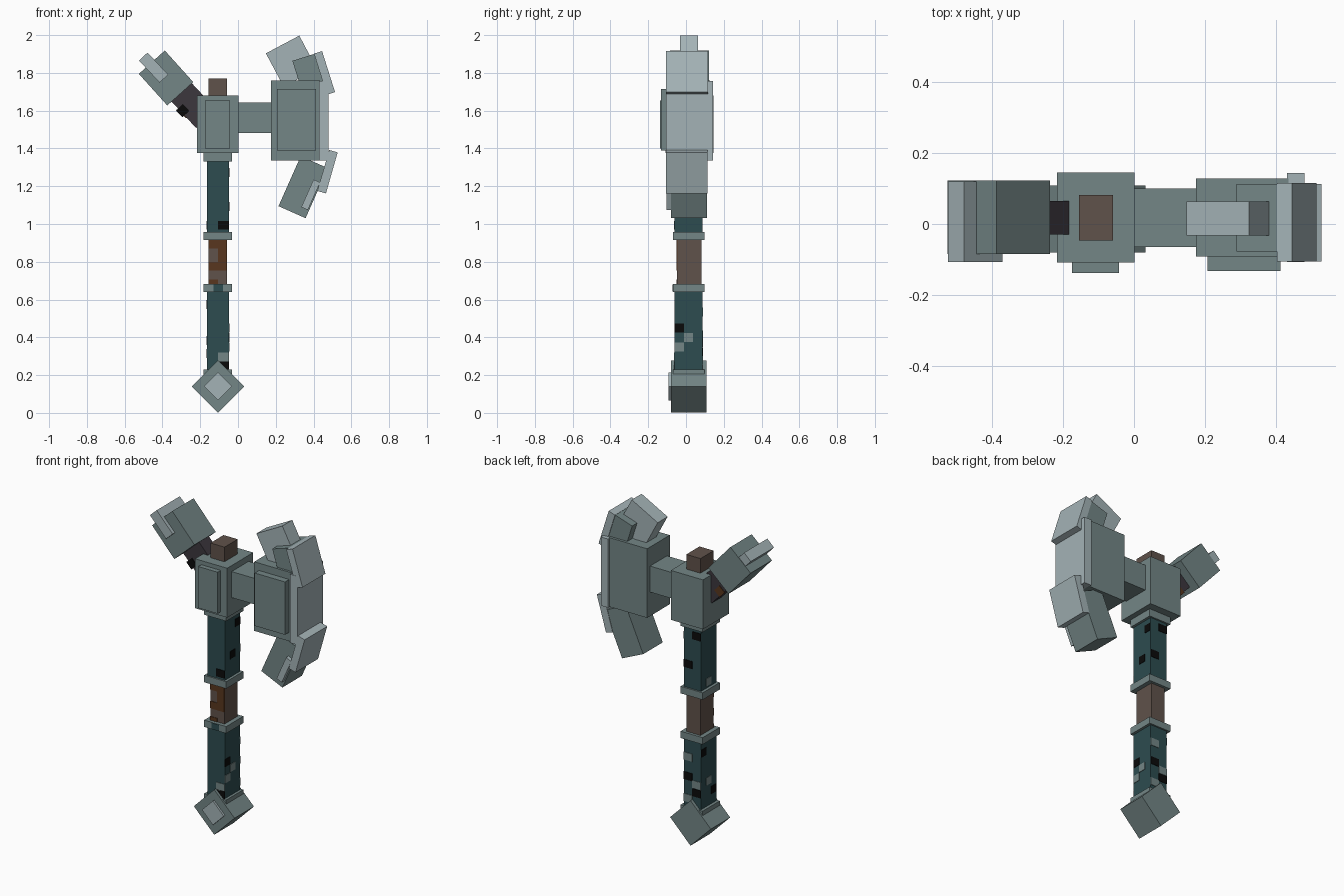
import bpy, math
from mathutils import Matrix

if "Cube" in bpy.data.objects:
    bpy.data.objects.remove(bpy.data.objects["Cube"])


def material(name, r, g, b):
    m = bpy.data.materials.new(name)
    m.diffuse_color = (r, g, b, 1)
    m.use_nodes = True
    m.node_tree.nodes["Principled BSDF"].inputs["Base Color"].default_value = m.diffuse_color
    return m


STEEL = material("steel grey", .172, .238, .238)
LIGHT = material("light steel", .37, .45, .47)
TEAL = material("dark teal", .026, .072, .08)
BROWN = material("wood brown", .117, .084, .069)
RUST = material("rust brown", .098, .037, .013)
BLACK = material("black", .003, .003, .003)
DARK = material("dark charcoal", .045, .038, .048)


def box(name, mat, cx, cz, w, h, y0, y1, angle=0):
    """Box given by its front rectangle, depth range and counter-clockwise tilt."""
    bpy.ops.mesh.primitive_cube_add(size=1)
    ob = bpy.context.object
    ob.name = name
    ob.data.transform(Matrix.Diagonal((w, y1 - y0, h, 1)))
    ob.rotation_euler.y = -math.radians(angle)
    ob.location = (cx, (y0 + y1) / 2, cz)
    ob.data.materials.append(mat)
    return ob


def span(name, mat, x0, x1, z0, z1, y0, y1):
    return box(name, mat, (x0 + x1) / 2, (z0 + z1) / 2, x1 - x0, z1 - z0, y0, y1)


# Shaft: wooden core, two wrapped sections and collars
HX0, HX1, HY0, HY1 = -.164, -.048, -.06, .088
span("wood_core", BROWN, -.155, -.059, .22, 1.77, -.047, .081)
span("lower_shaft", TEAL, HX0, HX1, .225, .645, HY0, HY1)
span("upper_shaft", TEAL, HX0, HX1, .955, 1.335, HY0, HY1)
for z0, z1 in ((.2, .23), (.64, .682), (.915, .958), (1.33, 1.38)):
    span("collar", STEEL, -.182, -.032, z0, z1, -.069, .098)

# Worn squares on the shaft: side, column, bottom height, colour
T = .003
worn = [
    ("front", 1, .97, BLACK), ("front", 1, .272, STEEL), ("front", 1, .23, BLACK),
    ("right", 0, .425, BLACK), ("right", 1, .375, STEEL), ("right", 0, .325, STEEL),
    ("right", 1, 1.07, BLACK), ("right", 2, 1.25, BLACK),
    ("back", 0, 1.265, BLACK), ("back", 1, 1.08, BLACK),
    ("back", 1, .51, STEEL), ("back", 1, .39, BLACK), ("back", 0, .35, STEEL),
    ("back", 0, .30, BLACK), ("back", 1, .255, STEEL),
    ("left", 2, .55, BLACK), ("left", 1, .36, STEEL), ("left", 0, .29, BLACK),
    ("left", 1, .97, STEEL),
]
for side, col, z, mat in worn:
    if side in ("front", "back"):
        x = HX0 + col * .058
        y = HY0 if side == "front" else HY1
        span("worn_square", mat, x, x + .058, z, z + .047, y - T, y + T)
    else:
        y = HY0 + col * .049
        x = HX1 if side == "right" else HX0
        span("worn_square", mat, x - T, x + T, z, z + .047, y, y + .049)

# Rust patches on the grip and a teal chip on its lower collar
for x0, x1, z0, z1 in ((-.107, -.059, .755, .915), (-.155, -.107, .755, .8),
                       (-.155, -.107, .87, .915), (-.155, -.107, .68, .705)):
    span("grip_stain", RUST, x0, x1, z0, z1, -.047 - T, -.047 + T)
span("collar_chip", TEAL, -.13, -.08, .642, .68, -.069 - T, -.069 + T)

# Pommel: cube turned on its edge with a front plate
box("pommel", STEEL, -.106, .14, .196, .196, -.08, .108, 45)
box("pommel_plate", LIGHT, -.106, .14, .105, .105, -.093, -.075, 45)

# Axe head socket and neck
span("head_block", STEEL, -.217, .002, 1.376, 1.68, -.108, .145)
span("head_plate", STEEL, -.174, -.042, 1.40, 1.655, -.138, -.10)
span("neck", STEEL, -.01, .19, 1.483, 1.643, -.065, .10)

# Main blade
span("blade_block", STEEL, .175, .435, 1.335, 1.76, -.092, .128)
span("blade_plate", STEEL, .207, .413, 1.39, 1.715, -.133, -.085)
span("blade_edge", LIGHT, .43, .48, 1.335, 1.757, -.107, .143)

# Upper and lower blade horns
box("upper_horn", STEEL, .38, 1.788, .13, .2, -.078, .112, 17.5)
box("upper_horn_edge", LIGHT, .458, 1.80, .045, .228, -.106, .116, 17.5)
box("upper_spike", LIGHT, .283, 1.862, .2, .2, -.032, .064, 28)
box("lower_horn_edge", LIGHT, .474, 1.277, .047, .226, -.106, .113, -16)
box("lower_horn", STEEL, .345, 1.195, .157, .29, -.08, .11, -24)
box("lower_horn_strip", LIGHT, .385, 1.155, .038, .16, -.104, -.07, -24)

# Rear hammer: dark arm, head and light bar
box("rear_arm", DARK, -.25, 1.645, .24, .145, -.03, .065, -47)
box("arm_chip", BLACK, -.293, 1.6, .05, .05, -.03 - T, -.03 + T, -47)
box("arm_stain", RUST, -.275, 1.595, .05, .05, .065 - T, .065 + T, -47)
box("rear_hammer", STEEL, -.381, 1.773, .225, .185, -.085, .122, -48)
box("rear_hammer_bar", LIGHT, -.447, 1.828, .16, .062, -.107, .119, -47)
